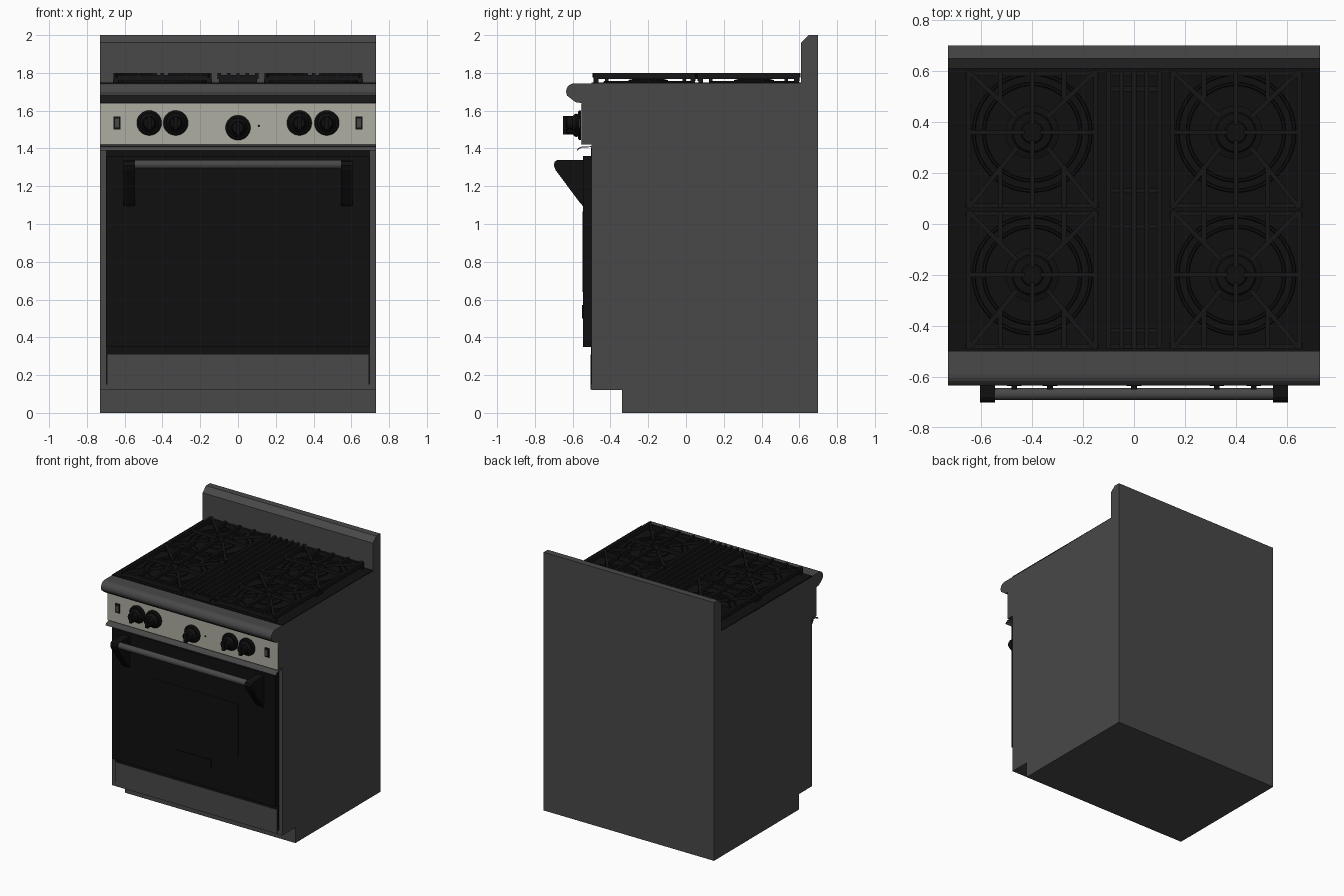
import bpy, bmesh, math
from mathutils import Matrix, Vector

if "Cube" in bpy.data.objects:
    bpy.data.objects.remove(bpy.data.objects["Cube"])


def material(name, r, g, b):
    m = bpy.data.materials.new(name)
    m.diffuse_color = (r, g, b, 1)
    m.use_nodes = True
    m.node_tree.nodes["Principled BSDF"].inputs["Base Color"].default_value = m.diffuse_color
    return m


GREY = material("dark grey metal", 0.065, 0.065, 0.065)
BLACK = material("black enamel", 0.005, 0.005, 0.005)
PANEL = material("light warm grey", 0.42, 0.42, 0.36)
IRON = material("cast iron", 0.008, 0.008, 0.008)


def finish(name, bm, mat, smooth=False):
    bmesh.ops.recalc_face_normals(bm, faces=bm.faces)
    me = bpy.data.meshes.new(name)
    bm.to_mesh(me)
    bm.free()
    me.materials.append(mat)
    ob = bpy.data.objects.new(name, me)
    bpy.context.collection.objects.link(ob)
    if smooth:
        bpy.context.view_layer.objects.active = ob
        ob.select_set(True)
        bpy.ops.object.shade_smooth_by_angle(angle=math.radians(35))
        ob.select_set(False)
    return ob


def add_box(bm, x0, x1, y0, y1, z0, z1):
    m = Matrix.Translation(((x0 + x1) / 2, (y0 + y1) / 2, (z0 + z1) / 2))
    m = m @ Matrix.Diagonal((x1 - x0, y1 - y0, z1 - z0, 1))
    bmesh.ops.create_cube(bm, size=1, matrix=m)


def box(name, mat, *dims):
    bm = bmesh.new()
    add_box(bm, *dims)
    return finish(name, bm, mat)


def bar(bm, a, b, w, z0, z1):
    """Straight grate bar between two plan points."""
    a, b = Vector(a), Vector(b)
    d, c = b - a, (a + b) / 2
    m = Matrix.Translation((c.x, c.y, (z0 + z1) / 2))
    m = m @ Matrix.Rotation(math.atan2(d.y, d.x), 4, 'Z')
    bmesh.ops.create_cube(bm, size=1, matrix=m @ Matrix.Diagonal((d.length, w, z1 - z0, 1)))


def extrude_x(name, pts, x0, x1, mat, smooth=False):
    """Extrude a (y, z) outline along x."""
    bm = bmesh.new()
    f = bm.faces.new([bm.verts.new((x0, y, z)) for y, z in pts])
    r = bmesh.ops.extrude_face_region(bm, geom=[f])
    vs = [v for v in r["geom"] if isinstance(v, bmesh.types.BMVert)]
    bmesh.ops.translate(bm, verts=vs, vec=(x1 - x0, 0, 0))
    return finish(name, bm, mat, smooth)


def lathe(name, profile, loc, mat, rot=Matrix(), n=32, closed=False):
    """Revolve (radius, height) points about local z."""
    bm = bmesh.new()
    rings = [[bm.verts.new((r * math.cos(2 * math.pi * i / n), r * math.sin(2 * math.pi * i / n), h))
              for i in range(n)] for r, h in profile]
    pairs = list(zip(rings, rings[1:])) + ([(rings[-1], rings[0])] if closed else [])
    for a, b in pairs:
        for i in range(n):
            j = (i + 1) % n
            bm.faces.new((a[i], a[j], b[j], b[i]))
    if not closed:
        bm.faces.new(rings[0])
        bm.faces.new(rings[-1])
    bm.transform(Matrix.Translation(loc) @ rot)
    return finish(name, bm, mat, True)


FRONT = Matrix.Rotation(math.pi / 2, 4, 'X')   # local z -> -y
ALONG_X = Matrix.Rotation(math.pi / 2, 4, 'Y')  # local z -> +x

# Body with backguard, rounded front ledge and toe kick
nose = [(-0.59 - 0.045 * math.sin(t), 1.70 + 0.045 * math.cos(t))
        for t in [math.pi / 2 * k / 5 for k in range(6)]]
extrude_x("body", [(0.70, 0), (0.70, 2), (0.65, 2), (0.61, 1.96), (0.61, 1.745)] + nose +
          [(-0.63, 1.68), (-0.585, 1.645), (-0.55, 1.64), (-0.55, 1.42), (-0.5, 1.42),
           (-0.5, 0.12), (-0.34, 0.12), (-0.34, 0)], -0.73, 0.73, GREY)

# Control panel face and the thin curved lip under it
box("control_panel", PANEL, -0.73, 0.73, -0.555, -0.549, 1.42, 1.637)
extrude_x("panel_lip", [(-0.5, 1.412), (-0.55, 1.41), (-0.57, 1.402), (-0.58, 1.388),
                        (-0.574, 1.388), (-0.566, 1.398), (-0.55, 1.405), (-0.5, 1.407)],
          -0.73, 0.73, GREY)

# Dark opening, door, window outline, blank plate and drawer
box("oven_opening", BLACK, -0.70, 0.70, -0.503, -0.495, 0.31, 1.405)
box("oven_door", BLACK, -0.70, 0.70, -0.545, -0.502, 0.35, 1.36)
bm = bmesh.new()
add_box(bm, -0.385, 0.385, -0.548, -0.544, 0.64, 1.065)
vert_edges = [e for e in bm.edges if abs(e.verts[0].co.y - e.verts[1].co.y) > 0.002]
bmesh.ops.bevel(bm, geom=vert_edges, offset=0.025, segments=4, profile=0.5, affect='EDGES')
finish("door_window", bm, BLACK)
box("door_plate", BLACK, -0.155, 0.155, -0.551, -0.544, 0.50, 0.57)
box("drawer_front", GREY, -0.69, 0.69, -0.506, -0.495, 0.125, 0.31)
for s in (-1, 1):
    box("drawer_gap", BLACK, s * 0.695 - 0.005, s * 0.695 + 0.005, -0.502, -0.495, 0.15, 0.35)

# Handle: tapered brackets and a round bar
for s in (-1, 1):
    extrude_x("handle_bracket", [(-0.54, 1.09), (-0.56, 1.11), (-0.69, 1.285), (-0.70, 1.31),
                                 (-0.695, 1.33), (-0.68, 1.34), (-0.54, 1.34)],
              s * 0.575 - 0.03, s * 0.575 + 0.03, BLACK)
lathe("handle_bar", [(0.024, -0.55), (0.024, 0.55)], (0, -0.668, 1.315), GREY, ALONG_X, 24)

# Knobs: bezel, skirt, body and finger grip
for x, z in ((-0.47, 1.535), (-0.33, 1.535), (0, 1.51), (0.325, 1.535), (0.47, 1.535)):
    lathe("knob_bezel", [(0.066, 0), (0.066, 0.01), (0.058, 0.018)], (x, -0.554, z), BLACK, FRONT)
    lathe("knob_body", [(0.045, 0), (0.05, 0.012), (0.045, 0.022), (0.036, 0.03), (0.034, 0.06),
                        (0.028, 0.066)], (x, -0.57, z), BLACK, FRONT)
    box("knob_grip", BLACK, x - 0.011, x + 0.011, -0.65, -0.59, z - 0.036, z + 0.036)

# Rocker switches and indicator lamp
for s in (-1, 1):
    x = s * 0.64
    box("switch_frame", BLACK, x - 0.019, x + 0.019, -0.562, -0.553, 1.50, 1.57)
    box("switch_rocker", GREY, x - 0.011, x + 0.011, -0.567, -0.56, 1.512, 1.558)
lathe("indicator_lamp", [(0.006, 0), (0.006, 0.006)], (0.11, -0.554, 1.52), BLACK, FRONT, 12)

# Cooktop and burners
box("cooktop", BLACK, -0.73, 0.73, -0.5, 0.61, 1.74, 1.75)
for cx in (-0.4, 0.4):
    for cy in (-0.2, 0.36):
        for r in (0.23, 0.19):
            lathe("burner_ring", [(r - 0.008, 1.748), (r - 0.004, 1.758), (r + 0.004, 1.758),
                                  (r + 0.008, 1.748)], (cx, cy, 0), BLACK, n=40, closed=True)
        lathe("burner_head", [(0.105, 1.748), (0.105, 1.762), (0.08, 1.768), (0.075, 1.776),
                              (0.045, 1.778), (0.04, 1.784)], (cx, cy, 0), BLACK)

# Side grates: frame, spokes to the burner and parallel fingers
Z0, Z1, W = 1.768, 1.80, 0.018
for cx in (-0.4, 0.4):
    for cy, y0, y1 in ((-0.2, -0.49, 0.05), (0.36, 0.062, 0.60)):
        bm = bmesh.new()
        x0, x1 = cx - 0.25, cx + 0.25
        for x in (x0, x1):
            bar(bm, (x, y0), (x, y1), W, Z0, Z1)
        for y in (y0 + W / 2, y1 - W / 2):
            bar(bm, (x0, y), (x1, y), W, 1.758, Z1 - 0.01)
        for sx in (-1, 1):
            bar(bm, (cx + sx * 0.25, cy), (cx + sx * 0.03, cy), W, Z0 + 0.008, Z1)
            for y in (y0, y1):
                sy = 1 if y > cy else -1
                bar(bm, (cx + sx * 0.25, y), (cx + sx * 0.06, cy + sy * 0.06), W, Z0 + 0.008, Z1)
                bar(bm, (cx + sx * 0.125, y), (cx + sx * 0.125, cy + sy * 0.13), W, Z0, Z1)
                # corner feet
                fx, fy = cx + sx * 0.25, y - sy * 0.015
                add_box(bm, fx - 0.012, fx + 0.012, fy - 0.012, fy + 0.012, 1.748, Z0)
        for y in (y0, y1):
            bar(bm, (cx, y), (cx, cy + (0.03 if y > cy else -0.03)), W, Z0 + 0.008, Z1)
        finish("side_grate", bm, IRON)

# Centre grate: long bars with cross ties
bm = bmesh.new()
for x in (-0.1, -0.05, 0, 0.05, 0.1):
    bar(bm, (x, -0.49), (x, 0.60), W, Z0, Z1)
for y in (-0.48, -0.42, -0.01, 0.13, 0.53, 0.59):
    bar(bm, (-0.1, y), (0.1, y), W, 1.75, Z1 - 0.012)
finish("centre_grate", bm, IRON)
